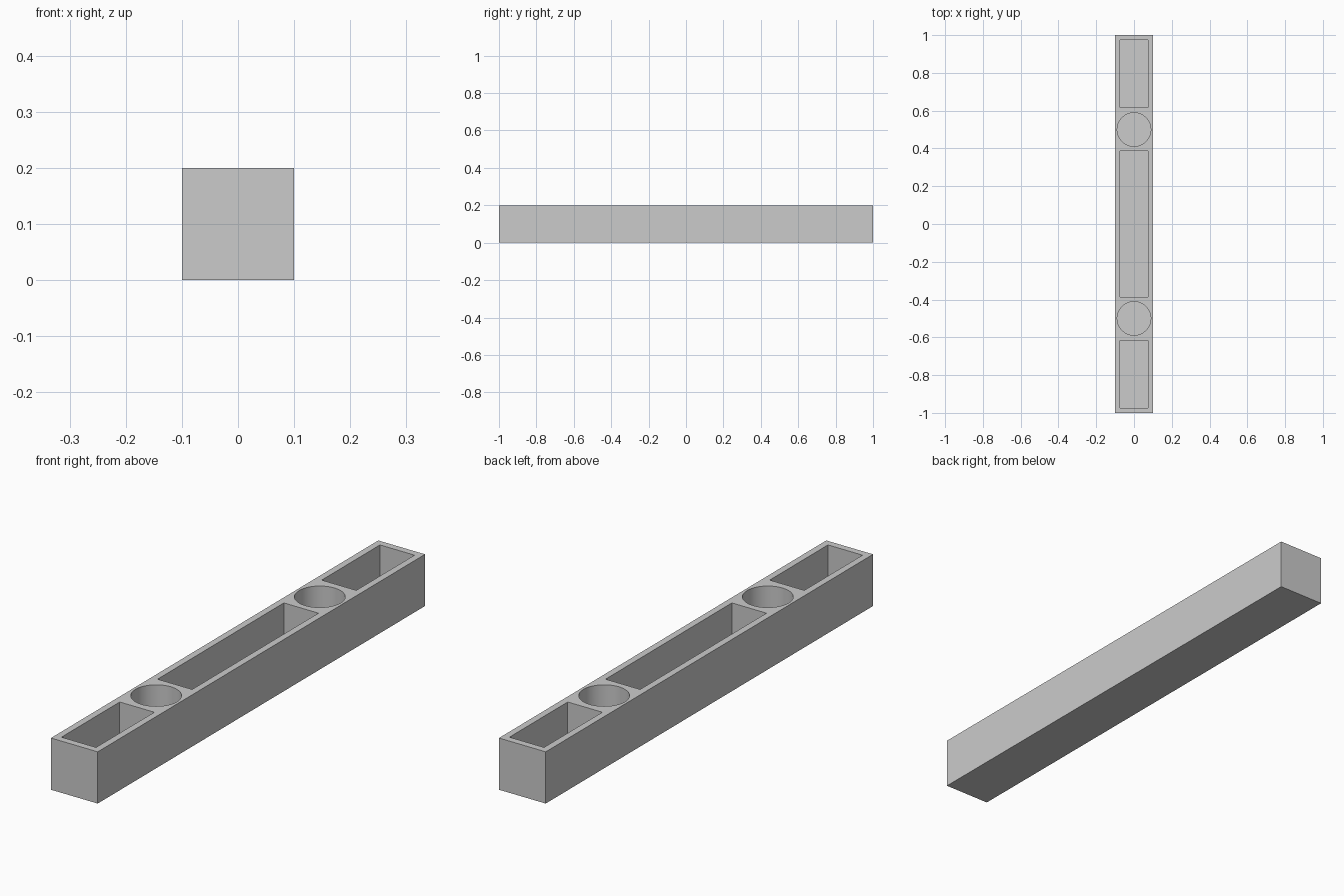
import bpy
import math

if "Cube" in bpy.data.objects:
    bpy.data.objects.remove(bpy.data.objects["Cube"], do_unlink=True)

LENGTH, WIDTH, HEIGHT = 2.0, 0.2, 0.2
WALL = 0.027            # thickness of side walls, end walls and floor
HOLE_Y, HOLE_R = 0.5, 0.089
RIB = 0.114             # half length of the solid block around each round hole

grey = bpy.data.materials.new("light grey")
grey.use_nodes = True
colour = (0.6, 0.6, 0.6, 1)
grey.diffuse_color = colour
grey.node_tree.nodes["Principled BSDF"].inputs["Base Color"].default_value = colour


def box(name, width, y0, y1, z0, z1):
    bpy.ops.mesh.primitive_cube_add(size=1, location=(0, (y0 + y1) / 2, (z0 + z1) / 2))
    obj = bpy.context.object
    obj.name = name
    obj.scale = (width, y1 - y0, z1 - z0)
    bpy.ops.object.transform_apply(location=True, scale=True)
    obj.data.materials.append(grey)
    return obj


def round_cutter(name, y, z0, z1):
    bpy.ops.mesh.primitive_cylinder_add(vertices=64, radius=HOLE_R, depth=z1 - z0,
                                        location=(0, y, (z0 + z1) / 2))
    obj = bpy.context.object
    obj.name = name
    obj.data.materials.append(grey)
    return obj


# Solid bar
bar = box("hollow_bar", WIDTH, -LENGTH / 2, LENGTH / 2, 0, HEIGHT)

# Pockets and round sockets, open at the top and closed by the floor
top = HEIGHT + 0.05
inner = WIDTH - 2 * WALL + 0.002
end = LENGTH / 2 - WALL
cutters = [box("middle_pocket_cutter", inner, -HOLE_Y + RIB, HOLE_Y - RIB, WALL, top)]
for side, label in ((-1, "front"), (1, "back")):
    y0, y1 = sorted((side * (HOLE_Y + RIB + 0.003), side * end))
    cutters.append(box(label + "_pocket_cutter", inner, y0, y1, WALL, top))
    cutters.append(round_cutter(label + "_socket_cutter", side * HOLE_Y, WALL, top))

# Cut each recess into the bar
bpy.ops.object.select_all(action="DESELECT")
bpy.context.view_layer.objects.active = bar
bar.select_set(True)
for cutter in cutters:
    cut = bar.modifiers.new(cutter.name, "BOOLEAN")
    cut.operation = "DIFFERENCE"
    cut.solver = "EXACT"
    cut.object = cutter
    bpy.ops.object.modifier_apply(modifier=cut.name)
    bpy.data.objects.remove(cutter, do_unlink=True)

# Smooth round sockets, sharp corners elsewhere
bpy.ops.object.shade_smooth_by_angle(angle=math.radians(30))
